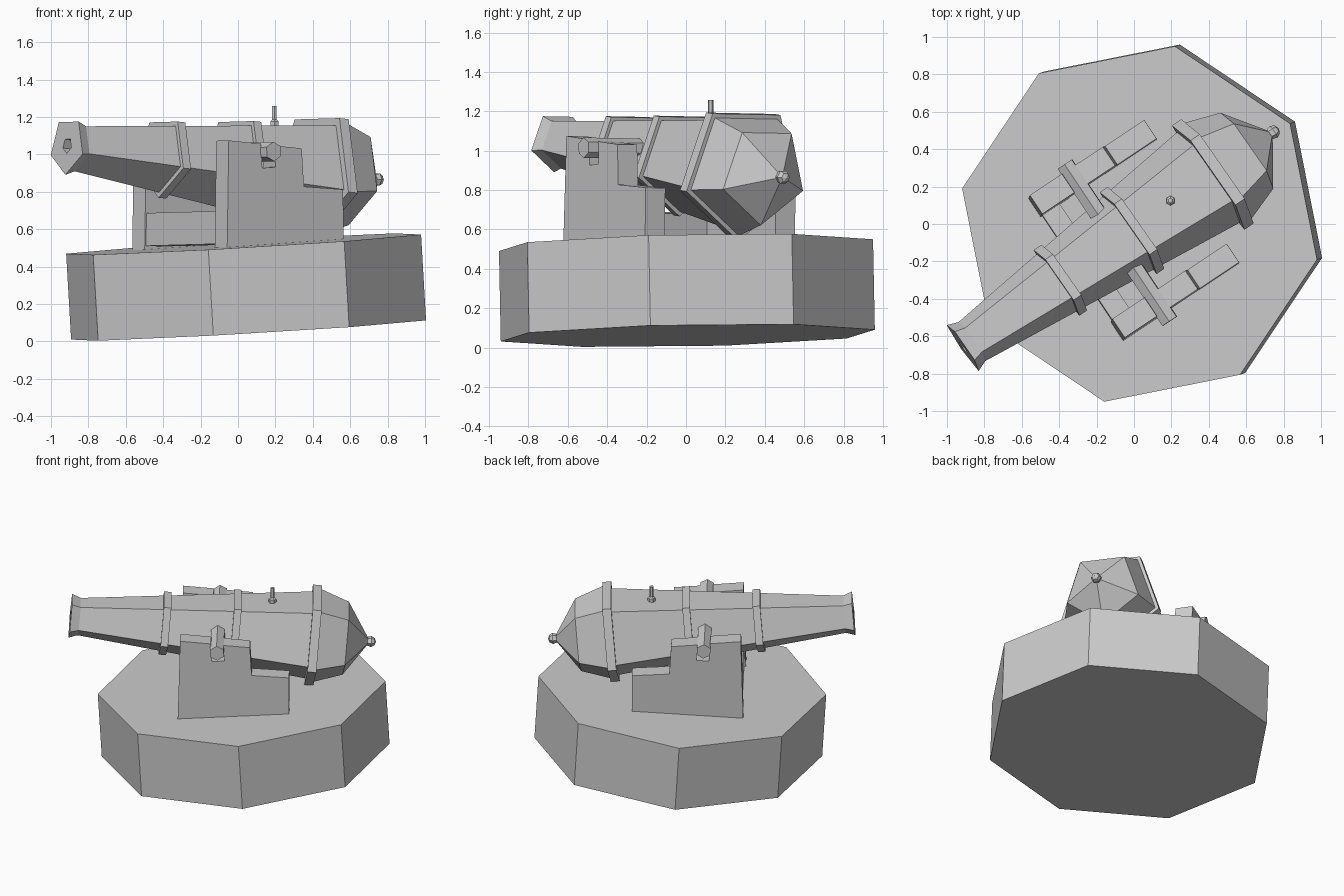
import bpy, bmesh
from math import cos, sin, pi, radians
from mathutils import Vector, Matrix

if "Cube" in bpy.data.objects:
    bpy.data.objects.remove(bpy.data.objects["Cube"])


def finish(name, bm, mat):
    bmesh.ops.recalc_face_normals(bm, faces=bm.faces)
    me = bpy.data.meshes.new(name)
    bm.to_mesh(me)
    bm.free()
    ob = bpy.data.objects.new(name, me)
    ob.matrix_world = mat
    bpy.context.collection.objects.link(ob)
    return ob


def frame(along, up_hint, origin):
    """Matrix with local x = along, z close to up_hint."""
    x = Vector(along).normalized()
    y = Vector(up_hint).cross(x).normalized()
    z = x.cross(y)
    m = Matrix((x, y, z)).transposed().to_4x4()
    m.translation = Vector(origin)
    return m


def lathe(name, profile, sides, start, mat):
    """Spin (distance, radius) points about local x."""
    bm = bmesh.new()
    rings = []
    for t, r in profile:
        if r == 0:
            rings.append([bm.verts.new((t, 0, 0))])
        else:
            rings.append([bm.verts.new((t, r * cos(start + 2 * pi * i / sides),
                                        r * sin(start + 2 * pi * i / sides)))
                          for i in range(sides)])
    for a, b in zip(rings, rings[1:]):
        for i in range(sides):
            j = (i + 1) % sides
            quad = [a[i % len(a)], a[j % len(a)], b[j % len(b)], b[i % len(b)]]
            bm.faces.new(list(dict.fromkeys(quad)))
    return finish(name, bm, mat)


def slab(name, outline, v0, v1, mat):
    """Extrude an (x, z) outline from y = v0 to y = v1."""
    bm = bmesh.new()
    f = bm.faces.new([bm.verts.new((u, v0, w)) for u, w in outline])
    g = bmesh.ops.extrude_face_region(bm, geom=[f])
    bmesh.ops.translate(bm, vec=(0, v1 - v0, 0),
                        verts=[e for e in g["geom"] if isinstance(e, bmesh.types.BMVert)])
    return finish(name, bm, mat)


# Tilted frame of the base top, x pointing to the breech
up = Vector((-0.058, -0.02, 1)).normalized()
a = radians(33.7)
flat = Vector((cos(a), sin(a), 0))
deck = frame(flat - up * flat.dot(up), up, (0.03, 0, 0.52))

# Octagonal base
bm = bmesh.new()
bmesh.ops.create_cone(bm, cap_ends=True, segments=8, radius1=0.969, radius2=0.969, depth=0.46,
                      matrix=Matrix.Translation((0, 0, -0.23)))
finish("octagonal_base", bm, deck)

# Carriage cheeks with a trunnion notch and a rear step
cheek = [(-0.42, 0), (-0.37, 0.57), (-0.165, 0.54), (-0.165, 0.41), (-0.08, 0.41),
         (-0.08, 0.525), (0.095, 0.50), (0.095, 0.295), (0.345, 0.265), (0.33, 0)]
slab("near_cheek", cheek, -0.47, -0.35, deck)
slab("far_cheek", cheek, 0.325, 0.445, deck)

# Transom joining the cheeks
slab("transom", [(-0.41, 0.02), (-0.395, 0.195), (-0.285, 0.18), (-0.3, 0.01)],
     -0.36, 0.335, deck)

# Five-sided barrel: bore, flared muzzle, bands, faceted breech
muzzle = Vector((-0.913, -0.66, 1.047))
button = Vector((0.745, 0.492, 0.865))
gun = frame(button - muzzle, up, muzzle)


def body(t):
    return 0.126 + 0.114 * t


profile = [(0.12, 0), (0.12, 0.042), (0, 0.042), (0, 0.157), (0.06, body(0.06))]
for t0, t1, r in ((0.615, 0.665, 0.225), (1.085, 1.135, 0.28), (1.61, 1.67, 0.357)):
    profile += [(t0, body(t0)), (t0, r), (t1, r), (t1, body(t1))]
profile[-1] = (1.67, 0.33)
profile += [(1.86, 0.26), (2.01, 0.02), (2.01, 0)]
lathe("barrel", profile, 5, -pi / 2, gun)

# Breech button
lathe("breech_button", [(1.99, 0), (2.005, 0.03), (2.03, 0.037), (2.052, 0.025), (2.062, 0)],
      6, 0, gun)

# Trunnion through both cheeks
side = deck.to_3x3() @ Vector((0, 1, 0))
trunnion = frame(side, up, deck @ Vector((-0.125, 0, 0.495)))
lathe("trunnion", [(-0.53, 0), (-0.53, 0.052), (0.48, 0.052), (0.48, 0)], 6, pi / 2, trunnion)

# Vent pin with collar
pin = frame((0, 0, 1), (1, 0, 0), (0.195, 0.125, 1.12))
lathe("vent_pin", [(0, 0), (0, 0.026), (0.055, 0.026), (0.065, 0.014), (0.138, 0.014), (0.138, 0)],
      6, 0, pin)
